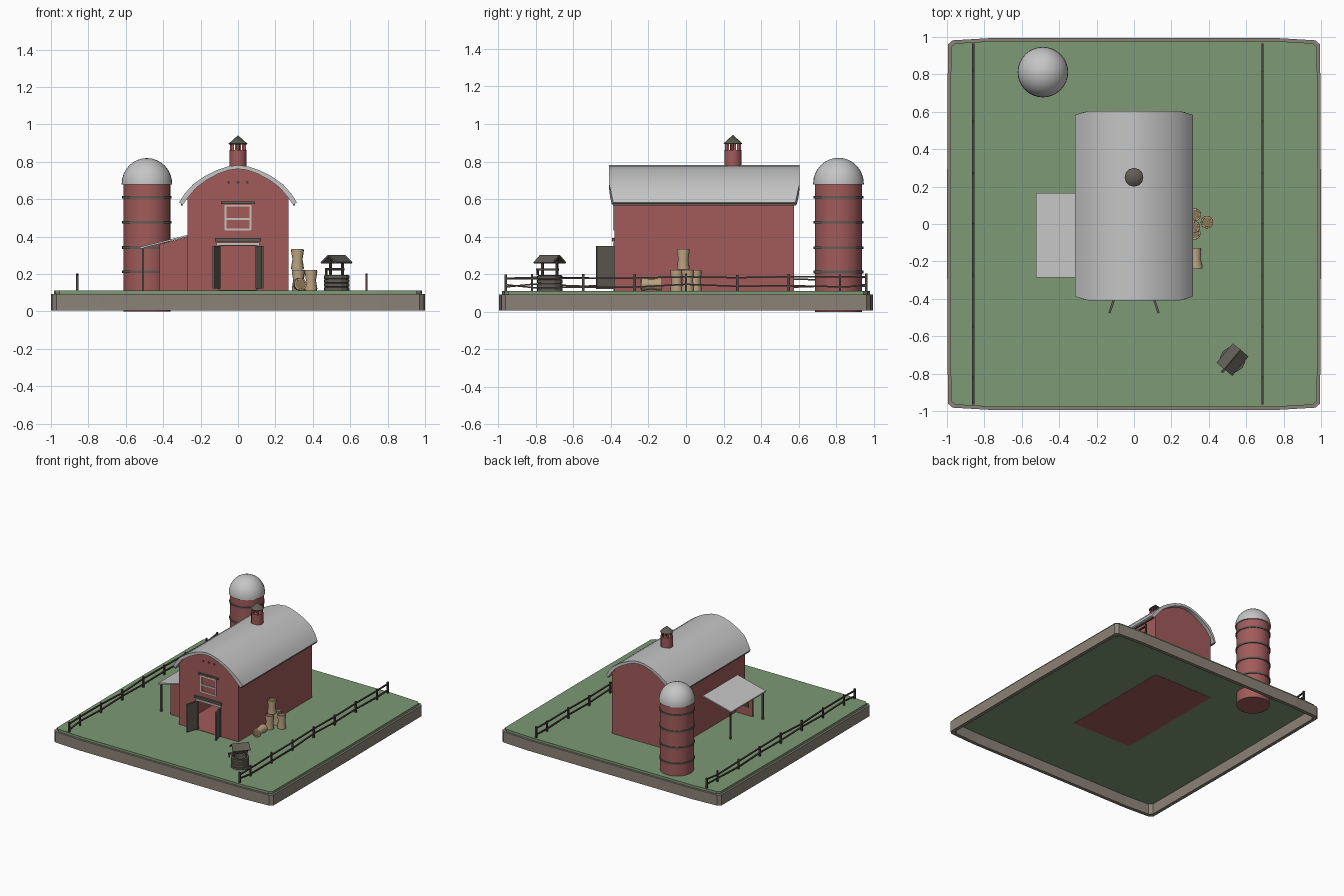
import bpy, bmesh, math, random
from mathutils import Vector, Matrix

random.seed(3)
if "Cube" in bpy.data.objects:
    bpy.data.objects.remove(bpy.data.objects["Cube"])


def material(name, col):
    m = bpy.data.materials.new(name)
    m.use_nodes = True
    m.diffuse_color = (*col, 1)
    m.node_tree.nodes["Principled BSDF"].inputs["Base Color"].default_value = (*col, 1)
    return m


RED = material("barn red", (0.36, 0.105, 0.105))
GREEN = material("grass green", (0.205, 0.32, 0.18))
GREY = material("roof grey", (0.56, 0.56, 0.56))
STONE = material("base stone", (0.26, 0.225, 0.185))
WOOD = material("weathered wood", (0.12, 0.11, 0.09))
DARK = material("dark fence wood", (0.075, 0.06, 0.05))
TAN = material("barrel tan", (0.50, 0.37, 0.22))
BROWN = material("barrel lid brown", (0.27, 0.18, 0.10))
TRIM = material("pale trim", (0.60, 0.54, 0.49))


def finish(name, bm, mat, smooth=False):
    bmesh.ops.recalc_face_normals(bm, faces=bm.faces)
    me = bpy.data.meshes.new(name)
    bm.to_mesh(me)
    bm.free()
    me.materials.append(mat)
    ob = bpy.data.objects.new(name, me)
    bpy.context.collection.objects.link(ob)
    if smooth:
        bpy.ops.object.select_all(action='DESELECT')
        ob.select_set(True)
        bpy.context.view_layer.objects.active = ob
        bpy.ops.object.shade_smooth_by_angle(angle=math.radians(35))
    return ob


def box(name, lo, hi, mat):
    bm = bmesh.new()
    c = [(a + b) / 2 for a, b in zip(lo, hi)]
    s = [b - a for a, b in zip(lo, hi)]
    bmesh.ops.create_cube(bm, size=1, matrix=Matrix.Translation(c) @ Matrix.Diagonal((*s, 1)))
    return finish(name, bm, mat)


def beam(name, a, b, w, mat, h=None):
    """Square bar from a to b."""
    a, b = Vector(a), Vector(b)
    d = b - a
    bm = bmesh.new()
    bmesh.ops.create_cube(bm, size=1, matrix=Matrix.Translation((a + b) / 2)
                          @ d.to_track_quat('Z', 'Y').to_matrix().to_4x4()
                          @ Matrix.Diagonal((h or w, w, d.length, 1)))
    return finish(name, bm, mat)


def prism(name, pts, a, b, mat, axis='y', smooth=False):
    """Extrude a closed outline of (x, z) along y, or of (x, y) along z."""
    put = (lambda p, t: (p[0], t, p[1])) if axis == 'y' else (lambda p, t: (p[0], p[1], t))
    bm = bmesh.new()
    face = bm.faces.new([bm.verts.new(put(p, a)) for p in pts])
    ext = bmesh.ops.extrude_face_region(bm, geom=[face])
    off = Vector(put((0, 0), b - a))
    bmesh.ops.translate(bm, vec=off, verts=[v for v in ext["geom"] if isinstance(v, bmesh.types.BMVert)])
    return finish(name, bm, mat, smooth)


def lathe(name, prof, at, mat, n=24, smooth=True, rot=None):
    """Spin an (r, z) profile round z, closing the ends."""
    bm = bmesh.new()
    rings = [[bm.verts.new((r * math.cos(2 * math.pi * i / n), r * math.sin(2 * math.pi * i / n), z))
              for i in range(n)] for r, z in prof]
    for p, q in zip(rings, rings[1:]):
        for i in range(n):
            bm.faces.new((p[i], p[(i + 1) % n], q[(i + 1) % n], q[i]))
    bm.faces.new(rings[0])
    bm.faces.new(rings[-1])
    bmesh.ops.remove_doubles(bm, verts=bm.verts, dist=1e-5)
    bm.transform(Matrix.Translation(at) @ (rot or Matrix.Identity(4)))
    return finish(name, bm, mat, smooth)


G = 0.112  # grass level

# Base: hollow stone frame with slightly bowed sides, thin grass slab
quarter = [(1, 0), (0.995, 0.96), (0.97, 0.982), (0.75, 0.995)]
outer = (quarter + [(-x, y) for x, y in quarter[::-1]]
         + [(-x, -y) for x, y in quarter[1:]] + [(x, -y) for x, y in quarter[:0:-1]])
bm = bmesh.new()
loops = [[bm.verts.new((x * k, y * k, z)) for x, y in outer]
         for k, z in ((1, 0.006), (1, 0.093), (0.972, 0.093), (0.972, 0.006))]
n = len(outer)
for p, q in zip(loops, loops[1:] + loops[:1]):
    for i in range(n):
        bm.faces.new((p[i], p[(i + 1) % n], q[(i + 1) % n], q[i]))
finish("base_frame", bm, STONE)
prism("grass", [(x * 0.984, y * 0.984) for x, y in outer], 0.092, G, GREEN, 'z')

# Barn body: hollow shell with an open doorway
half = [(0.315, 0.583), (0.285, 0.63), (0.24, 0.68), (0.18, 0.722), (0.11, 0.757), (0.05, 0.776)]
arch = half + [(0, 0.782)] + [(-x, z) for x, z in half[::-1]]


def arch_in(d, w):
    top = [(x, z - d) for x, z in arch if abs(x) < w - 0.005]
    return [(w, 0.0), (w, 0.645 - d)] + top + [(-w, 0.645 - d), (-w, 0.0)]


walls = prism("barn_walls", [(x, max(z, 0.09)) for x, z in arch_in(0.018, 0.27)], -0.38, 0.575, RED)
cutters = [prism("room_cutter", [(x, max(z, 0.115)) for x, z in arch_in(0.034, 0.255)], -0.365, 0.56, RED),
           box("door_cutter", (-0.1, -0.45, 0.115), (0.1, -0.3, 0.35), RED)]
for c in cutters:
    m = walls.modifiers.new("cut", 'BOOLEAN')
    m.operation, m.solver, m.object = 'DIFFERENCE', 'EXACT', c
    c.hide_render = True
    c.hide_set(True)
bpy.ops.object.select_all(action='DESELECT')
bpy.context.view_layer.objects.active = walls
walls.select_set(True)
for m in list(walls.modifiers):
    bpy.ops.object.modifier_apply(modifier=m.name)
for c in cutters:
    bpy.data.objects.remove(c)

# Barn roof: thick arch, ends drawn in at the eaves
under = [(x * 0.935, z - 0.02 + (0.008 if abs(x) > 0.3 else 0)) for x, z in arch]
roof = prism("barn_roof", arch + under[::-1], -0.41, 0.605, GREY)
for v in roof.data.vertices:
    if abs(v.co.x) > 0.25:
        v.co.y -= math.copysign(0.35 * (abs(v.co.x) - 0.25), v.co.y - 0.1)
bpy.ops.object.select_all(action='DESELECT')
bpy.context.view_layer.objects.active = roof
roof.select_set(True)
bpy.ops.object.shade_smooth_by_angle(angle=math.radians(35))
for s in (-1, 1):
    beam("eave_board", (s * 0.3, -0.39, 0.573), (s * 0.3, 0.585, 0.573), 0.012, WOOD)

# Doors, trims, window and vents on the front
for s in (-1, 1):
    beam("open_door", (s * 0.116, -0.43, 0.122), (s * 0.116, -0.43, 0.35), 0.098, WOOD, 0.012)
    door = bpy.context.collection.objects[-1]
    door.data.transform(Matrix.Translation((s * 0.116, -0.43, 0)) @ Matrix.Rotation(s * 0.32, 4, 'Z')
                        @ Matrix.Translation((-s * 0.116, 0.43, 0)))
    box("door_jamb", (s * 0.105 - 0.007, -0.387, G), (s * 0.105 + 0.007, -0.378, 0.355), WOOD)
    box("window_side", (s * 0.066 - 0.005, -0.388, 0.435), (s * 0.066 + 0.005, -0.378, 0.57), TRIM)
box("door_rail", (-0.115, -0.389, 0.352), (0.115, -0.378, 0.368), TRIM)
box("door_header", (-0.122, -0.395, 0.375), (0.122, -0.378, 0.392), WOOD)
for z in (0.438, 0.495, 0.565):
    box("window_bar", (-0.066, -0.387, z - 0.005), (0.066, -0.378, z + 0.005), TRIM)
box("window_header", (-0.09, -0.393, 0.574), (0.09, -0.378, 0.588), WOOD)
for x in (-0.05, 0, 0.05):
    lathe("gable_vent", [(0.008, 0), (0.008, 0.006)], (x, -0.379, 0.69), DARK, 10,
          rot=Matrix.Rotation(math.pi / 2, 4, 'X'))

# Roof cupola
cx, cy = 0, 0.25
lathe("cupola_base", [(0.046, 0.74), (0.046, 0.862)], (cx, cy, 0), RED, 12)
lathe("cupola_core", [(0.012, 0.86), (0.012, 0.9)], (cx, cy, 0), RED, 8)
for i in range(6):
    a = math.pi / 3 * i + 0.26
    p = (cx + 0.038 * math.cos(a), cy + 0.038 * math.sin(a))
    beam("cupola_post", (*p, 0.86), (*p, 0.9), 0.011, RED)
lathe("cupola_roof", [(0.046, 0.893), (0.05, 0.897), (0.0, 0.942)], (cx, cy, 0), WOOD, 12)

# Side lean-to
slope = [(-0.525, 0.335), (-0.265, 0.4), (-0.265, 0.41), (-0.525, 0.345)]
prism("lean_to_roof", slope, -0.285, 0.165, GREY)
prism("lean_to_wall", [(-0.42, 0.1), (-0.265, 0.1), (-0.265, 0.399), (-0.42, 0.36)], -0.275, -0.262, RED)
box("lean_to_hatch", (-0.385, -0.263, 0.18), (-0.32, -0.256, 0.25), DARK)
for y in (-0.27, 0.15):
    beam("lean_to_post", (-0.508, y, 0.1), (-0.508, y, 0.34), 0.012, WOOD)
beam("lean_to_beam", (-0.508, -0.28, 0.333), (-0.508, 0.16, 0.333), 0.01, WOOD)

# Silo with bands and dome
S = (-0.487, 0.812, 0)
lathe("silo_tower", [(0.126, 0.0), (0.126, 0.69)], S, RED, 32)
for z in (0.212, 0.342, 0.476, 0.61):
    lathe("silo_band", [(0.125, z - 0.007), (0.132, z - 0.007), (0.132, z + 0.007), (0.125, z + 0.007)], S, WOOD, 32)
dome = [(0.126, 0.678), (0.135, 0.678)]
dome += [(0.135 * math.cos(math.pi * t / 16), 0.682 + 0.138 * math.sin(math.pi * t / 16)) for t in range(9)]
lathe("silo_dome", dome, S, GREY, 32)

# Barrels: one waisted shape, three standing, one stacked, one lying
shape = [(0.033, 0), (0.034, 0.012), (0.027, 0.055), (0.034, 0.098), (0.033, 0.11),
         (0.026, 0.11), (0.025, 0.102)]
lying = Matrix.Rotation(math.pi / 2, 4, 'X') @ Matrix.Rotation(0.08, 4, 'Y')
for at, rot in (((0.325, 0.05, G), None), ((0.39, 0.01, G), None), ((0.322, -0.05, G), None),
                ((0.318, -0.015, 0.224), None), ((0.325, -0.13, G + 0.034), lying)):
    lathe("barrel", shape, at, TAN, 16, rot=rot)
    lathe("barrel_lid", [(0.0255, 0.1), (0.0255, 0.105)], at, BROWN, 16, rot=rot)

# Well: ringed stone wall, posts, crank and a turned gable roof
W = Matrix.Translation((0.527, -0.725, 0)) @ Matrix.Rotation(math.radians(50), 4, 'Z')
first = len(bpy.context.collection.objects)
wall = [(0.045, 0.095), (0.062, 0.095)]
for k in range(4):
    z = G + 0.021 * k
    wall += [(0.069, z), (0.069, z + 0.016), (0.064, z + 0.018), (0.064, z + 0.02)]
lathe("well_wall", wall + [(0.048, 0.195), (0.048, 0.13)], (0, 0, 0), WOOD, 12, smooth=False)
for s in (-1, 1):
    beam("well_post", (s * 0.05, 0, G), (s * 0.05, 0, 0.29), 0.011, DARK)
    beam("well_roof_slope", (0, s * 0.001, 0.3), (0, s * 0.052, 0.262), 0.14, WOOD, 0.008)
    d = Vector((0, s * 0.051, -0.038)).normalized()
    side = Vector((1, 0, 0))
    nrm = d.cross(side)
    m = Matrix((side, nrm, d)).transposed().to_4x4()
    ob = bpy.context.collection.objects[-1]
    ob.data.clear_geometry()
    bm = bmesh.new()
    bmesh.ops.create_cube(bm, size=1, matrix=Matrix.Translation((0, s * 0.026, 0.28)) @ m
                          @ Matrix.Diagonal((0.135, 0.008, 0.066, 1)))
    bm.to_mesh(ob.data)
    bm.free()
beam("well_axle", (-0.09, 0, 0.225), (0.06, 0, 0.225), 0.012, DARK)
beam("well_crank", (-0.085, 0, 0.225), (-0.085, 0, 0.195), 0.009, DARK)
for ob in bpy.context.collection.objects[first:]:
    ob.data.transform(W)

# Two fences: posts with slightly uneven split rails
ys = [-0.96] + [-0.82 + 0.2733 * k for k in range(7)] + [0.96]
for x in (-0.86, 0.687):
    for y in ys:
        beam("fence_post", (x, y, 0.095), (x, y, 0.2 + random.uniform(-0.008, 0.004)), 0.012, DARK)
    for z in (0.137, 0.178):
        hs = [z + random.uniform(-0.01, 0.01) for _ in ys]
        for i in range(len(ys) - 1):
            beam("fence_rail", (x, ys[i] - 0.005, hs[i]), (x, ys[i + 1] + 0.005, hs[i + 1]), 0.008, DARK, 0.012)
